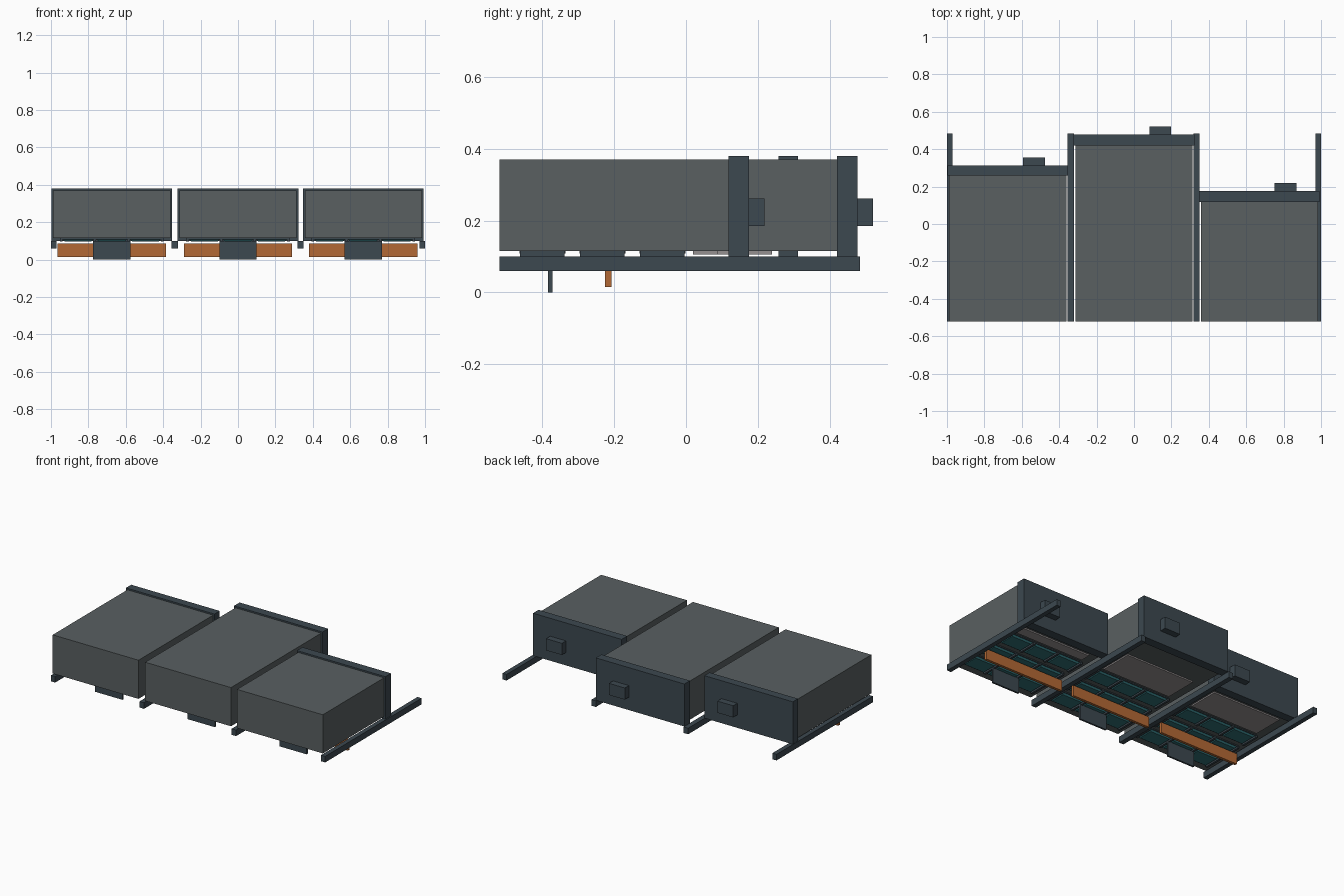
import bpy, bmesh

if "Cube" in bpy.data.objects:
    bpy.data.objects.remove(bpy.data.objects["Cube"])

def material(name, rgb):
    m = bpy.data.materials.new(name)
    m.diffuse_color = (*rgb, 1)
    m.use_nodes = True
    m.node_tree.nodes["Principled BSDF"].inputs["Base Color"].default_value = m.diffuse_color
    return m

SLATE = material("slate", (0.045, 0.065, 0.08))
GREY = material("grey", (0.10, 0.115, 0.12))
TEAL = material("teal", (0.03, 0.16, 0.18))
ORANGE = material("orange", (0.45, 0.14, 0.035))
PALE = material("pale_grey", (0.3, 0.28, 0.28))

def box(name, x, y, z, mat, taper=0.0):
    """Box from (min, max) ranges; taper insets the lower face."""
    bm = bmesh.new()
    bmesh.ops.create_cube(bm, size=1)
    for v in bm.verts:
        low = v.co.z < 0
        inset = taper if low else 0
        sx, sy = (1 if v.co.x > 0 else -1), (1 if v.co.y > 0 else -1)
        v.co = (x[sx > 0] - sx * inset, y[sy > 0] - sy * inset, z[0] if low else z[1])
    me = bpy.data.meshes.new(name)
    bm.to_mesh(me)
    bm.free()
    me.materials.append(mat)
    ob = bpy.data.objects.new(name, me)
    bpy.context.collection.objects.link(ob)
    return ob

def around(c, half):
    return (c - half, c + half)

# Long runner rails under the drawers
for a, b in ((-1, -0.97), (-0.355, -0.322), (0.318, 0.35), (0.97, 1)):
    box("runner_rail", (a, b), (-0.52, 0.485), (0.06, 0.10), SLATE)

# Three drawers pulled out by different amounts
for cx, y0, y1, hx in ((-0.675, 0.258, 0.312, -0.535),
                       (0, 0.42, 0.478, 0.14),
                       (0.67, 0.118, 0.176, 0.81)):
    # Drawer body, end panel and pull
    box("drawer_body", around(cx, 0.313), (-0.52, y0 + 0.005), (0.115, 0.37), GREY)
    box("end_panel", around(cx, 0.323), (y0, y1), (0.10, 0.38), SLATE)
    box("pull", around(hx, 0.058), (y1 - 0.002, y1 + 0.043), (0.185, 0.262), SLATE)

    # Underside tray
    box("underside_tray", around(cx, 0.25), (0.02, min(0.24, y0 - 0.03)), (0.106, 0.116), PALE)

    # Grid of teal cells with dark dividers
    for row in range(3):
        cy = -0.40 + row * 0.167
        for col in (-1, 0, 1):
            box("teal_cell", around(cx + col * 0.18, 0.082), around(cy, 0.06),
                (0.098, 0.110), TEAL, 0.01)
        for col in (-1.5, -0.5, 0.5, 1.5):
            box("cell_divider", around(cx + col * 0.18, 0.007), around(cy, 0.062),
                (0.097, 0.116), SLATE)
        box("cell_backing", around(cx, 0.27), around(cy, 0.064), (0.108, 0.116), SLATE)

    # Hanging fins
    box("orange_fin", around(cx, 0.29), (-0.226, -0.208), (0.015, 0.085), ORANGE)
    box("dark_fin", around(cx, 0.1), (-0.384, -0.372), (0, 0.10), SLATE)
